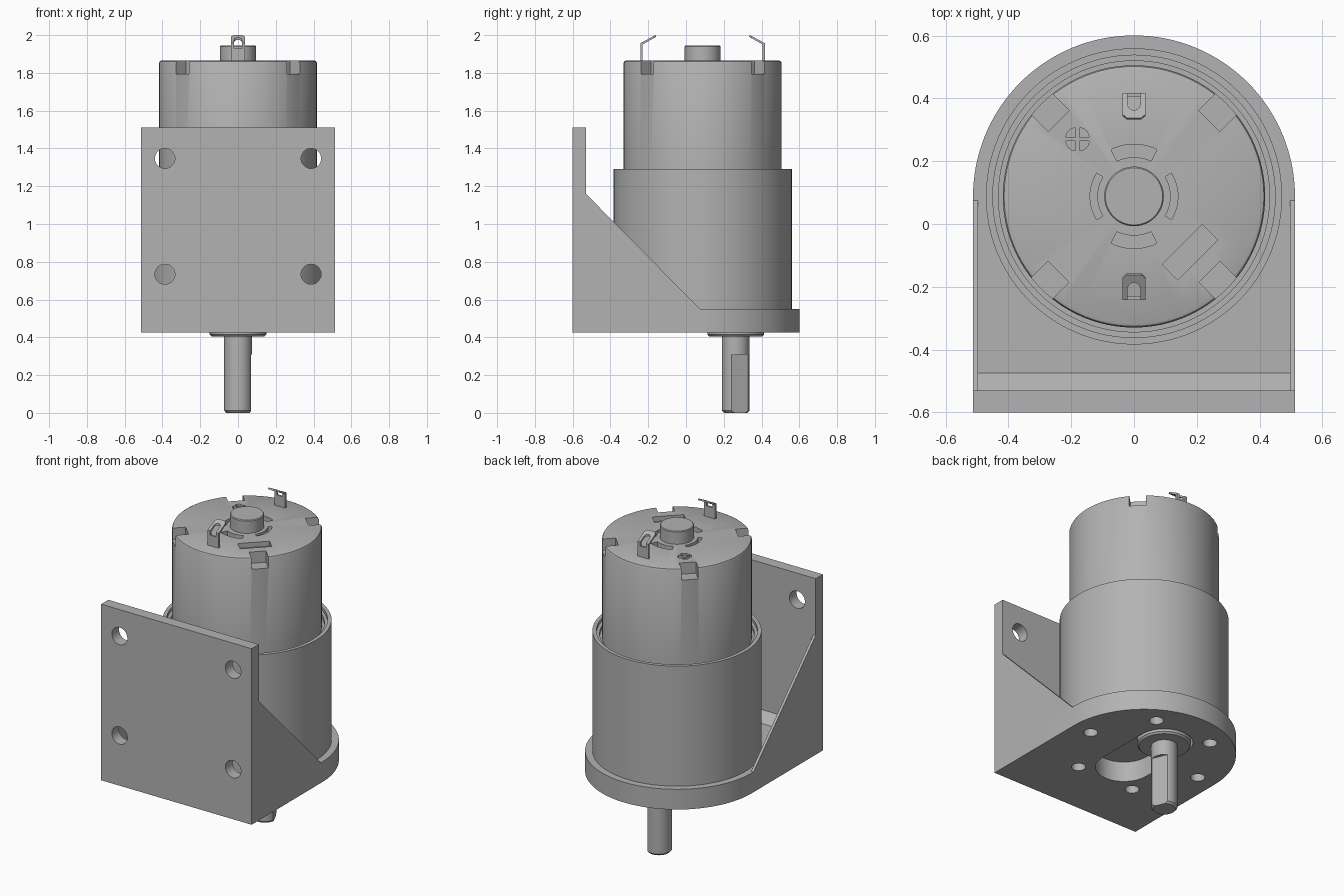
import bpy, bmesh
from math import sin, cos, pi, radians
from mathutils import Matrix, Vector

cube = bpy.data.objects.get("Cube")
if cube:
    bpy.data.objects.remove(cube, do_unlink=True)

AXIS_Y = 0.088      # motor axis
SHAFT_Y = 0.263     # offset output shaft
HALF_W = 0.513
TOP = 1.865         # motor end cap

metal = bpy.data.materials.new("grey metal")
metal.use_nodes = True
GREY = (0.45, 0.45, 0.45, 1)
metal.diffuse_color = GREY
metal.node_tree.nodes["Principled BSDF"].inputs["Base Color"].default_value = GREY

# local z -> world axis; YZ outlines extrude along x, XZ outlines along y
YZ = Matrix(((0, 0, 1, 0), (1, 0, 0, 0), (0, 1, 0, 0), (0, 0, 0, 1)))
XZ = Matrix(((1, 0, 0, 0), (0, 0, 1, 0), (0, 1, 0, 0), (0, 0, 0, 1)))


def arc(cx, cy, r, a0, a1, n=24):
    return [(cx + r * cos(radians(a0 + (a1 - a0) * i / n)),
             cy + r * sin(radians(a0 + (a1 - a0) * i / n))) for i in range(n + 1)]


def circle(cx, cy, r, n=40):
    return arc(cx, cy, r, 0, 360, n)[:-1]


def rect(cx, cy, w, h, angle=0):
    rot = Matrix.Rotation(radians(angle), 2)
    return [tuple(Vector((cx, cy)) + rot @ Vector((sx * w / 2, sy * h / 2)))
            for sx, sy in ((-1, -1), (1, -1), (1, 1), (-1, 1))]


def slot(cx, y0, y1, r):
    return arc(cx, y1, r, 0, 180) + arc(cx, y0, r, 180, 360)


def band(r0, r1, mid, half):
    return (arc(0, AXIS_Y, r1, mid - half, mid + half, 12)
            + arc(0, AXIS_Y, r0, mid + half, mid - half, 12))


def prism(bm, pts, lo, hi, mat=Matrix()):
    verts = [bm.verts.new(mat @ Vector((a, b, lo))) for a, b in pts]
    face = bm.faces.new(verts)
    out = bmesh.ops.extrude_face_region(bm, geom=[face])
    move = mat.to_3x3() @ Vector((0, 0, hi - lo))
    bmesh.ops.translate(bm, vec=move,
                        verts=[g for g in out["geom"] if isinstance(g, bmesh.types.BMVert)])


def make(name, bm):
    bmesh.ops.recalc_face_normals(bm, faces=bm.faces[:])
    mesh = bpy.data.meshes.new(name)
    bm.to_mesh(mesh)
    bm.free()
    mesh.materials.append(metal)
    obj = bpy.data.objects.new(name, mesh)
    bpy.context.collection.objects.link(obj)
    return obj


def solid(name, *prisms):
    bm = bmesh.new()
    for p in prisms:
        prism(bm, *p)
    return make(name, bm)


def lathe(name, profile, cy, steps=96):
    bm = bmesh.new()
    verts = [bm.verts.new((r, cy, z)) for r, z in profile]
    edges = [bm.edges.new(pair) for pair in zip(verts, verts[1:])]
    bmesh.ops.spin(bm, geom=verts + edges, cent=(0, cy, 0), axis=(0, 0, 1),
                   angle=2 * pi, steps=steps, use_merge=True)
    bmesh.ops.remove_doubles(bm, verts=bm.verts[:], dist=1e-5)
    return make(name, bm)


def activate(obj):
    bpy.ops.object.select_all(action='DESELECT')
    obj.select_set(True)
    bpy.context.view_layer.objects.active = obj


def cut(obj, *prisms):
    cutter = solid("cutter", *prisms)
    cutter.hide_render = True
    mod = obj.modifiers.new("cut", 'BOOLEAN')
    mod.operation, mod.solver, mod.object = 'DIFFERENCE', 'EXACT', cutter
    activate(obj)
    bpy.ops.object.modifier_apply(modifier=mod.name)
    bpy.data.objects.remove(cutter, do_unlink=True)


parts = []

# Base plate: rounded back, shaft slot and a ring of six screw holes
base = solid("base_plate", ([(-HALF_W, -0.53), (HALF_W, -0.53)]
                            + arc(0, AXIS_Y, HALF_W, 0, 180, 64), 0.425, 0.55))
screws = [(circle(0.39 * cos(a * pi / 3), AXIS_Y + 0.39 * sin(a * pi / 3), 0.04), 0.4, 0.6)
          for a in range(6)]
cut(base, (slot(0, AXIS_Y - 0.175, AXIS_Y + 0.175, 0.16), 0.4, 0.6), *screws)
parts.append(base)

# Front mounting plate with four holes
plate = solid("mounting_plate", (rect(0, 0.9675, 2 * HALF_W, 1.085), -0.6, -0.53, XZ))
cut(plate, *[(circle(x, z, 0.053), -0.7, -0.4, XZ)
             for x in (-0.387, 0.387) for z in (0.734, 1.347)])
parts.append(plate)

# Inner corner chamfer and thin side gussets
parts.append(solid("corner_chamfer",
                   ([(-0.53, 0.55), (-0.475, 0.55), (-0.53, 0.605)], -0.497, 0.497, YZ)))
gusset = [(-0.53, 0.55), (0.075, 0.55), (-0.53, 1.16)]
for side, lo, hi in (("right", -HALF_W, -0.497), ("left", 0.497, HALF_W)):
    parts.append(solid(side + "_gusset", (gusset, lo, hi, YZ)))

# Gearbox can with stepped rim
parts.append(lathe("gearbox", [(0, 0.55), (0.472, 0.55), (0.472, 1.29), (0.45, 1.29),
                               (0.45, 1.27), (0.432, 1.27), (0.432, 1.25), (0, 1.25)], AXIS_Y))

# Shaft boss and D-cut output shaft
parts.append(lathe("shaft_boss", [(0, 0.405), (0.14, 0.405), (0.15, 0.415),
                                  (0.15, 0.55), (0, 0.55)], SHAFT_Y, 64))
shaft = lathe("output_shaft", [(0, 0), (0.062, 0), (0.073, 0.012),
                               (0.073, 0.41), (0, 0.41)], SHAFT_Y, 64)
flat = radians(24)
cut(shaft, (rect(0.105 * cos(flat), SHAFT_Y + 0.105 * sin(flat), 0.1, 0.2, 24), -0.1, 0.31))
parts.append(shaft)

# Motor can with corner notches and end-cap recesses
motor = lathe("motor_can", [(0, 1.25), (0.418, 1.25), (0.418, TOP - 0.012),
                            (0.414, TOP - 0.004), (0.406, TOP), (0, TOP)], AXIS_Y)
FLOOR, OVER = TOP - 0.03, TOP + 0.1
cuts = []
for a in (45, 135, 225, 315):
    c, s = cos(radians(a)), sin(radians(a))
    cuts.append((rect(0.44 * c, AXIS_Y + 0.44 * s, 0.2, 0.095, a), TOP - 0.07, OVER))
    # quarter openings of the small crossed vent
    cx, cy = -0.18 + 0.008 * c, 0.27 + 0.008 * s
    cuts.append(([(cx, cy)] + arc(cx, cy, 0.031, a - 45, a + 45, 8), FLOOR, OVER))
cuts += [(band(0.125, 0.166, a, 26), FLOOR, OVER) for a in (90, 270)]
cuts += [(band(0.117, 0.14, a, 32), FLOOR, OVER) for a in (0, 180)]
cuts.append((rect(0.178, -0.09, 0.18, 0.07, 45), FLOOR, OVER))
cut(motor, *cuts)
parts.append(motor)

# Rear bearing hub
parts.append(lathe("bearing_hub", [(0, TOP), (0.095, TOP), (0.095, 1.94),
                                   (0.091, 1.945), (0, 1.945)], AXIS_Y, 64))

# Bent solder terminals with eyelets
for name, s in (("front_terminal", -1), ("back_terminal", 1)):
    path = [(0.318, 1.85), (0.33, 1.85), (0.33, 1.957), (0.25, 2.0),
            (0.245, 1.992), (0.318, 1.95)]
    bm = bmesh.new()
    prism(bm, [(AXIS_Y + s * y, z) for y, z in path], -0.037, 0.037, YZ)
    tips = [e for e in bm.edges
            if all(abs(v.co.y - AXIS_Y) < 0.26 for v in e.verts)
            and abs(e.verts[0].co.x - e.verts[1].co.x) < 1e-4]
    bmesh.ops.bevel(bm, geom=tips, offset=0.014, segments=1, affect='EDGES')
    terminal = make(name, bm)
    y0, y1 = sorted((AXIS_Y + s * 0.295, AXIS_Y + s * 0.335))
    cut(terminal, (slot(0, y0, y1, 0.02), 1.93, 2.1))
    parts.append(terminal)

# Smooth curved walls, keep hard edges
for obj in parts:
    activate(obj)
    bpy.ops.object.shade_smooth_by_angle(angle=radians(30))
